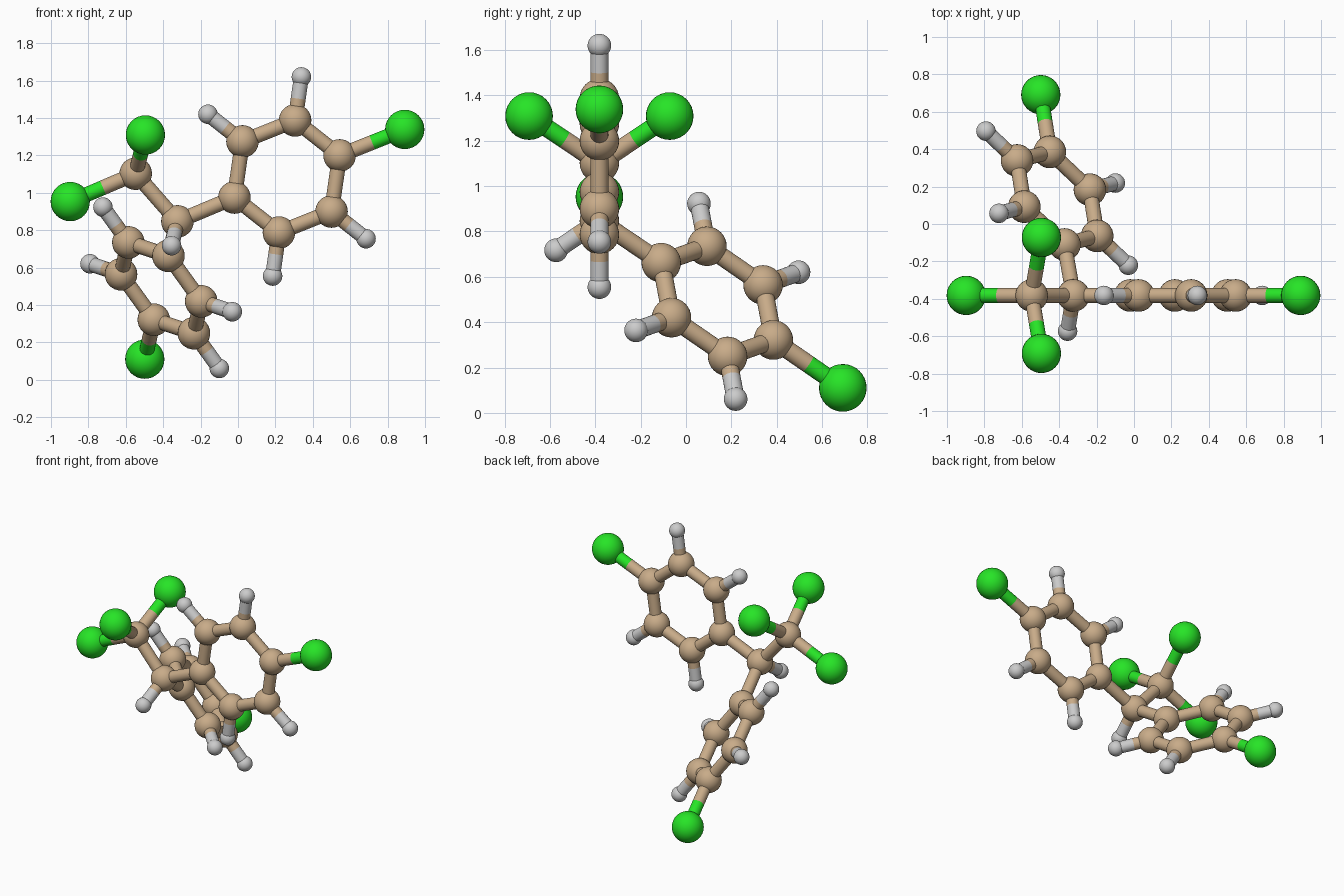
import bpy
from math import sin, cos, radians
from mathutils import Vector as V

if "Cube" in bpy.data.objects:
    bpy.data.objects.remove(bpy.data.objects["Cube"])

R = {"carbon": 0.087, "chlorine": 0.105, "hydrogen": 0.052}
BOND = 0.040


def material(name, col):
    m = bpy.data.materials.new(name)
    m.diffuse_color = (*col, 1)
    m.use_nodes = True
    m.node_tree.nodes["Principled BSDF"].inputs["Base Color"].default_value = m.diffuse_color
    return m


MATS = {"carbon": material("tan", (0.58, 0.41, 0.25)),
        "chlorine": material("green", (0.02, 0.78, 0.02)),
        "hydrogen": None}


def finish(name, kind):
    o = bpy.context.object
    o.name = name
    if MATS[kind]:
        o.data.materials.append(MATS[kind])
    bpy.ops.object.shade_smooth_by_angle()


def atom(kind, p):
    bpy.ops.mesh.primitive_uv_sphere_add(segments=32, ring_count=16, radius=R[kind], location=p)
    finish(kind + "_atom", kind)
    return kind, V(p)


def rod(a, b, kind):
    d = b - a
    bpy.ops.mesh.primitive_cylinder_add(vertices=24, radius=BOND, depth=d.length, location=(a + b) / 2,
                                        rotation=d.to_track_quat('Z', 'Y').to_euler())
    finish(kind + "_bond", kind)


def bond(a, b):
    # one rod between like atoms, two coloured halves otherwise
    if a[0] == b[0]:
        rod(a[1], b[1], a[0])
    else:
        mid = (a[1] + b[1]) / 2
        rod(a[1], mid, a[0])
        rod(mid, b[1], b[0])


def ring(center, u, v, root):
    # six carbons; u points to the chlorine, the opposite carbon joins root
    c, u, v = V(center), V(u).normalized(), V(v).normalized()
    dirs = [u * cos(radians(60 * k)) + v * sin(radians(60 * k)) for k in range(6)]
    carbons = [atom("carbon", c + d * 0.303) for d in dirs]
    for k, d in enumerate(dirs):
        bond(carbons[k], carbons[(k + 1) % 6])
        if k == 0:
            bond(carbons[k], atom("chlorine", c + d * 0.678))
        elif k == 3:
            bond(carbons[k], root)
        else:
            bond(carbons[k], atom("hydrogen", c + d * 0.538))


Y = -0.382
# central carbon with its hydrogen
core = atom("carbon", (-0.324, Y, 0.847))
bond(core, atom("hydrogen", (-0.355, -0.573, 0.717)))

# carbon carrying three chlorines
tri = atom("carbon", (-0.547, Y, 1.102))
bond(core, tri)
for p in ((-0.897, Y, 0.953), (-0.495, Y - 0.31, 1.309), (-0.495, Y + 0.31, 1.309)):
    bond(tri, atom("chlorine", p))

# upright ring and tilted ring
ring((0.262, Y, 1.087), (0.928, 0, 0.371), (-0.371, 0, 0.928), core)
ring((-0.411, 0.138, 0.492), (-0.088, 0.557, -0.384), (-0.78, 0.313, 0.631), core)
